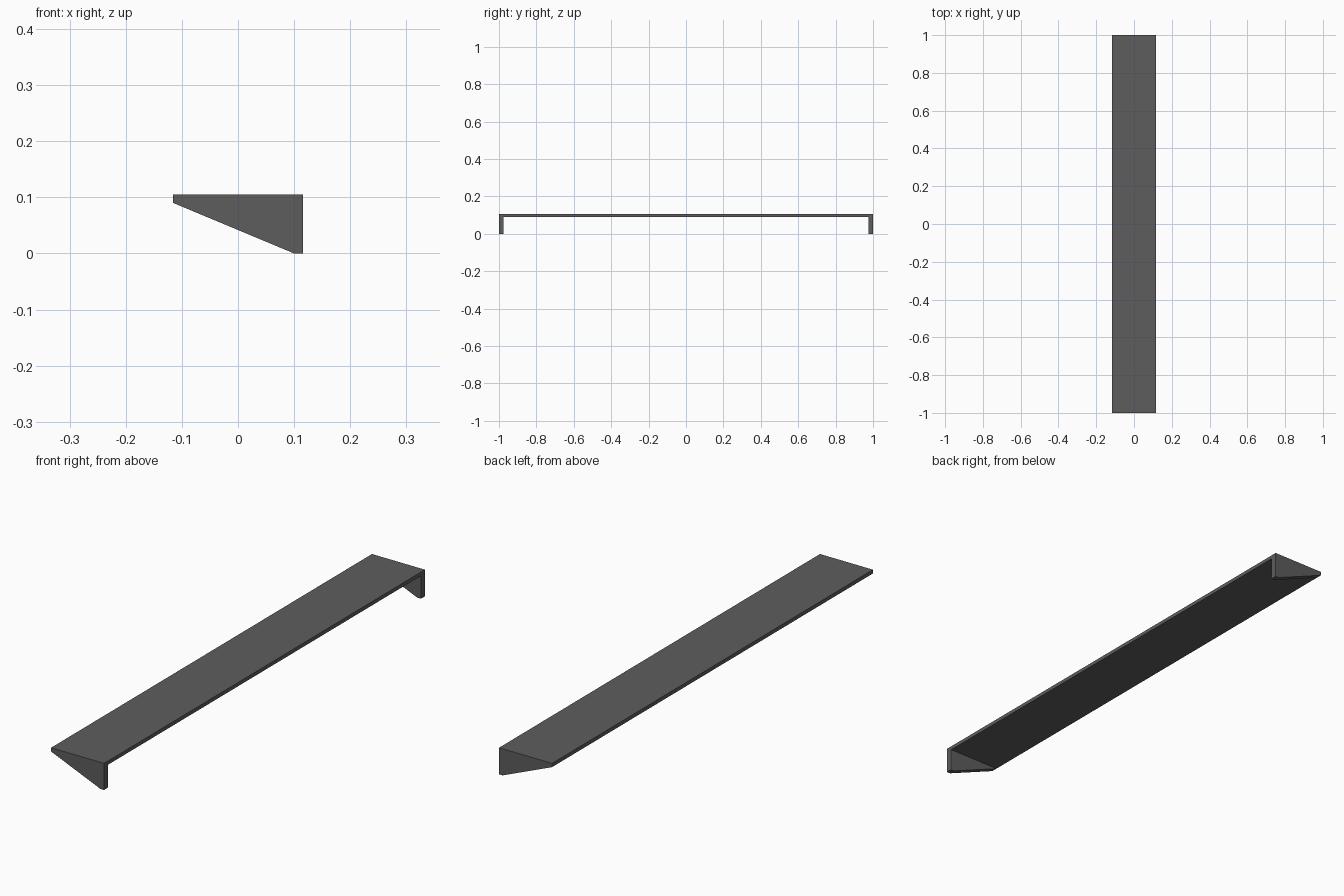
import bpy
import bmesh

if "Cube" in bpy.data.objects:
    bpy.data.objects.remove(bpy.data.objects["Cube"])

grey = bpy.data.materials.new("dark_grey")
grey.diffuse_color = (0.11, 0.11, 0.11, 1.0)
grey.use_nodes = True
grey.node_tree.nodes["Principled BSDF"].inputs["Base Color"].default_value = grey.diffuse_color

HALF_WIDTH, TOP, BOARD_Z = 0.1155, 0.105, 0.09
BRACKET_THICKNESS = 0.025


def extrude_profile(name, profile, y0, y1):
    """Extrude an x-z outline along y."""
    bm = bmesh.new()
    face = bm.faces.new([bm.verts.new((x, y0, z)) for x, z in profile])
    out = bmesh.ops.extrude_face_region(bm, geom=[face])
    verts = [v for v in out["geom"] if isinstance(v, bmesh.types.BMVert)]
    bmesh.ops.translate(bm, verts=verts, vec=(0, y1 - y0, 0))
    bmesh.ops.recalc_face_normals(bm, faces=bm.faces)
    mesh = bpy.data.meshes.new(name)
    bm.to_mesh(mesh)
    bm.free()
    mesh.materials.append(grey)
    obj = bpy.data.objects.new(name, mesh)
    bpy.context.collection.objects.link(obj)
    return obj


# long flat board
w = HALF_WIDTH
extrude_profile("shelf_board", [(-w, BOARD_Z), (w, BOARD_Z), (w, TOP), (-w, TOP)], -1, 1)

# tapered bracket under each end
bracket = [(-w, BOARD_Z), (0.1, 0), (w, 0), (w, BOARD_Z)]
for name, y in (("front_bracket", -1), ("back_bracket", 1 - BRACKET_THICKNESS)):
    extrude_profile(name, bracket, y, y + BRACKET_THICKNESS)
